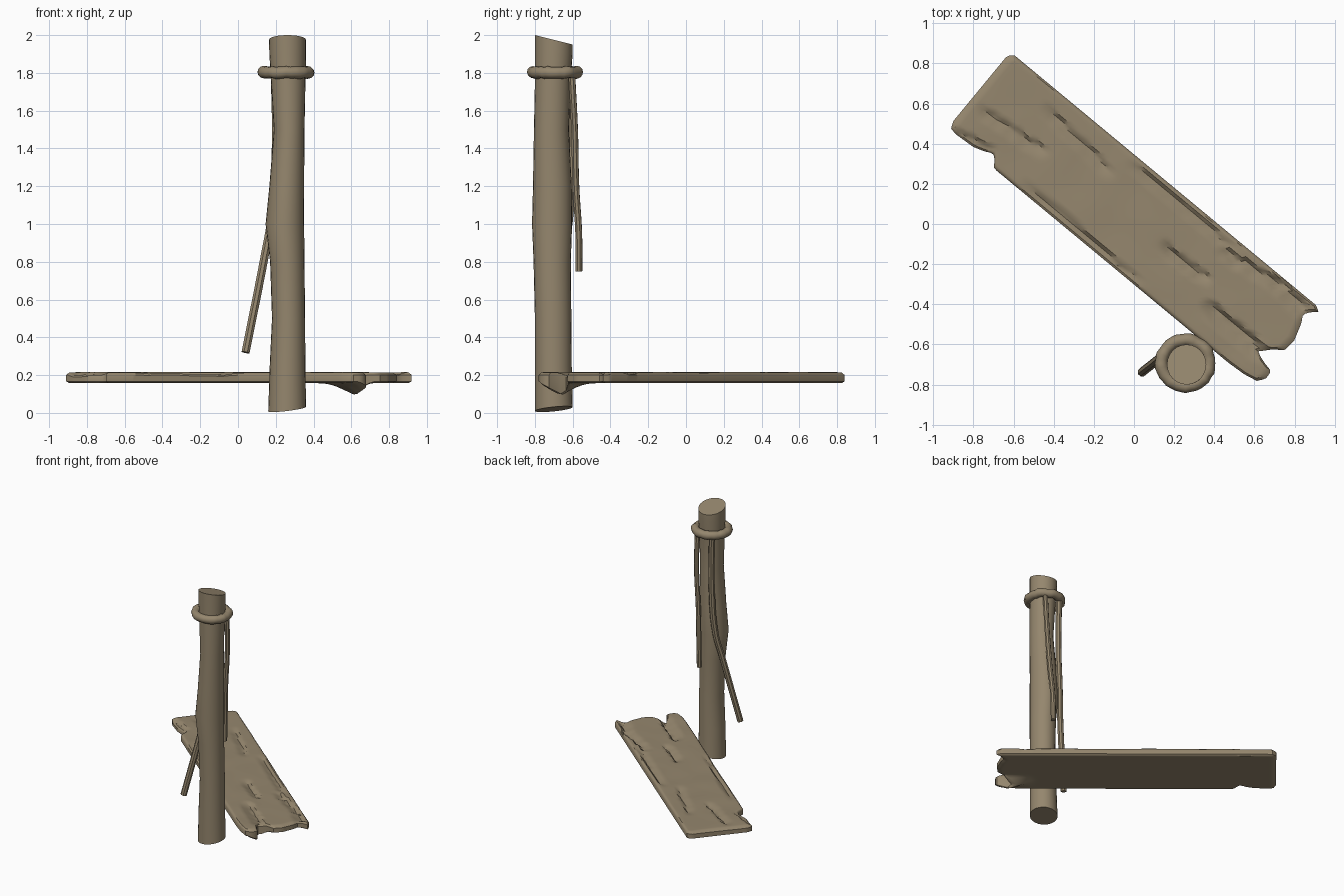
import bpy, bmesh, math, random
from mathutils import Vector, noise

if "Cube" in bpy.data.objects:
    bpy.data.objects.remove(bpy.data.objects["Cube"])

random.seed(4)
wood = bpy.data.materials.new("weathered_wood")
wood.diffuse_color = (0.30, 0.24, 0.155, 1)
wood.use_nodes = True
wood.node_tree.nodes["Principled BSDF"].inputs["Base Color"].default_value = wood.diffuse_color


def finish(ob, angle=40):
    bpy.ops.object.select_all(action='DESELECT')
    ob.select_set(True)
    bpy.context.view_layer.objects.active = ob
    if ob.type == 'CURVE':
        bpy.ops.object.convert(target='MESH')
        ob = bpy.context.view_layer.objects.active
    ob.data.materials.clear()
    ob.data.materials.append(wood)
    bpy.ops.object.shade_smooth_by_angle(angle=math.radians(angle))


def mesh_object(name, bm, angle=40):
    bmesh.ops.recalc_face_normals(bm, faces=bm.faces)
    me = bpy.data.meshes.new(name)
    bm.to_mesh(me)
    bm.free()
    ob = bpy.data.objects.new(name, me)
    bpy.context.collection.objects.link(ob)
    finish(ob, angle)


def interp(table, x):
    if x <= table[0][0]:
        return table[0][1]
    for (a, fa), (b, fb) in zip(table, table[1:]):
        if x <= b:
            return fa + (fb - fa) * (x - a) / (b - a)
    return table[-1][1]


def bridge(bm, r0, r1):
    n = len(r0)
    for i in range(n):
        j = (i + 1) % n
        bm.faces.new((r0[i], r0[j], r1[j], r1[i]))


# upright post: crooked trunk with slanted cut ends
SECTIONS = [  # z, left, right, front, back
    (0.02, .16, .36, -.80, -.60), (.25, .168, .357, -.80, -.605),
    (.5, .18, .355, -.80, -.607), (.8, .17, .352, -.807, -.61),
    (1.0, .146, .35, -.815, -.603), (1.2, .166, .35, -.81, -.605),
    (1.5, .19, .352, -.805, -.62), (1.75, .175, .357, -.80, -.612),
    (1.9, .166, .36, -.80, -.60), (1.975, .164, .36, -.80, -.60)]
bm = bmesh.new()
rings = []
for k, (z, xl, xr, yf, yb) in enumerate(SECTIONS):
    ring = []
    for i in range(24):
        a = math.tau * i / 24
        c, s = math.cos(a), math.sin(a)
        dz = 0
        if k == 0:
            dz = 0.012 * c + 0.010 * s
        elif k == len(SECTIONS) - 1:
            dz = -0.025 * s
        ring.append(bm.verts.new(((xl + xr) / 2 + c * (xr - xl) / 2,
                                  (yf + yb) / 2 + s * (yb - yf) / 2, z + dz)))
    rings.append(ring)
for a, b in zip(rings, rings[1:]):
    bridge(bm, a, b)
bm.faces.new(rings[0])
bm.faces.new(rings[-1])
mesh_object("post", bm)

# rope loop round the post
bm = bmesh.new()
loops = []
for i in range(36):
    a = math.tau * i / 36
    w = random.uniform(-.003, .003)
    r = 0.032 + random.uniform(-.002, .002)
    loops.append([bm.verts.new((.257 + (.119 + w + r * math.cos(b)) * math.cos(a),
                                -.693 + (.115 + w + r * math.cos(b)) * math.sin(a),
                                1.802 + w + r * math.sin(b)))
                  for b in (math.tau * j / 12 for j in range(12))])
for i in range(36):
    bridge(bm, loops[i], loops[(i + 1) % 36])
mesh_object("rope_loop", bm, 60)


# hanging rope ends
def rope(name, pts, radius):
    cu = bpy.data.curves.new(name, 'CURVE')
    cu.dimensions = '3D'
    cu.bevel_depth = radius
    cu.bevel_resolution = 2
    cu.resolution_u = 6
    cu.use_fill_caps = True
    sp = cu.splines.new('BEZIER')
    sp.bezier_points.add(len(pts) - 1)
    for bp, p in zip(sp.bezier_points, pts):
        bp.co = p
        bp.handle_left_type = bp.handle_right_type = 'AUTO'
    ob = bpy.data.objects.new(name, cu)
    bpy.context.collection.objects.link(ob)
    finish(ob)


rope("rope_end_short", [(.325, -.605, 1.8), (.32, -.59, 1.5), (.30, -.583, 1.2),
                        (.285, -.568, .95), (.28, -.567, .75)], .019)
rope("rope_end_long", [(.195, -.605, 1.8), (.20, -.607, 1.4), (.175, -.62, 1.02),
                       (.145, -.652, .85), (.04, -.738, .32)], .023)

# plank: splintered board in its own axes, u along and v across
U, V = Vector((.77, -.638)), Vector((.638, .77))
RIGHT_END = [(-.232, .97), (-.2, .997), (-.15, .994), (-.125, .93), (-.098, .88),
             (-.045, .933), (-.02, .978), (.05, .985), (.145, .958), (.188, .935),
             (.225, .96), (.248, .989), (.267, .956)]
LEFT_END = [(-.232, -1.005), (-.2, -1.02), (.24, -1.021), (.267, -.995)]
LOW_EDGE = [(-1.02, -.212), (-.97, -.222), (-.86, -.215), (-.8, -.195), (-.765, -.175),
            (-.735, -.2), (-.715, -.232), (.8, -.232), (.9, -.226), (1.0, -.205)]
GOUGES = [  # x1, y1, x2, y2, depth, width
    (-.74, .57, -.45, .37, .020, .035), (-.42, .57, -.12, .27, .018, .035),
    (.02, .28, .48, -.10, .018, .030), (-.50, .18, .0, -.26, .020, .030),
    (.16, -.10, .37, -.27, .024, .035), (.45, -.13, .72, -.29, .024, .035),
    (.38, -.40, .65, -.62, .032, .050), (.72, -.27, .86, -.42, .026, .045),
    (-.88, .46, -.70, .37, .018, .040)]


def top_height(p):
    z = .211 + .004 * noise.noise((p.x * 5, p.y * 5, 0))
    for x1, y1, x2, y2, depth, width in GOUGES:
        a, d = Vector((x1, y1)), Vector((x2 - x1, y2 - y1))
        t = (p - a).dot(d) / d.length_squared
        if -.1 < t < 1.1:
            wob = .014 * noise.noise((t * 6, x1 * 9, 1))
            side = (p - a).dot(Vector((-d.y, d.x)).normalized()) + wob
            fade = min(1, (t + .1) * 5, (1.1 - t) * 5)
            # steep on one side, shallow on the other
            w = width * (.45 if side > 0 else 1.6)
            z -= depth * fade * max(0, 1 - abs(side) / w)
    return max(z, .175)


NU, NV = 96, 34
vs = [0, .008, .022] + [.04 + .92 * i / (NV - 6) for i in range(NV - 5)] + [.978, .992, 1]
NV = len(vs)
bm = bmesh.new()
top, bot = [], []
for i in range(NU + 1):
    t = i / NU
    trow, brow = [], []
    for j, s in enumerate(vs):
        v = -.232 + .499 * s
        u0, u1 = interp(LEFT_END, v), interp(RIGHT_END, v)
        u = u0 + (u1 - u0) * t
        low = interp(LOW_EDGE, u)
        v = low + (.267 - low) * s
        p = U * u + V * v
        # rounded rim
        rim = min(s * .5, (1 - s) * .5, min(t, 1 - t) * 1.2)
        rnd = .014 * max(0, 1 - rim / .016) ** 2
        # torn wood hanging under the split end
        q = p - Vector((.63, -.665))
        hang = .068 * max(0, 1 - abs(q.dot(U)) / .19) * max(0, 1 - abs(q.dot(V)) / .085)
        trow.append(bm.verts.new((p.x, p.y, top_height(p) + .004 - rnd)))
        brow.append(bm.verts.new((p.x, p.y, .157 + min(rnd, .010) - hang)))
    top.append(trow)
    bot.append(brow)
for i in range(NU):
    for j in range(NV - 1):
        bm.faces.new((top[i][j], top[i + 1][j], top[i + 1][j + 1], top[i][j + 1]))
        bm.faces.new((bot[i][j], bot[i][j + 1], bot[i + 1][j + 1], bot[i + 1][j]))
idx = ([(i, 0) for i in range(NU)] + [(NU, j) for j in range(NV - 1)] +
       [(i, NV - 1) for i in range(NU, 0, -1)] + [(0, j) for j in range(NV - 1, 0, -1)])
bridge(bm, [bot[i][j] for i, j in idx], [top[i][j] for i, j in idx])
mesh_object("plank", bm, 35)
